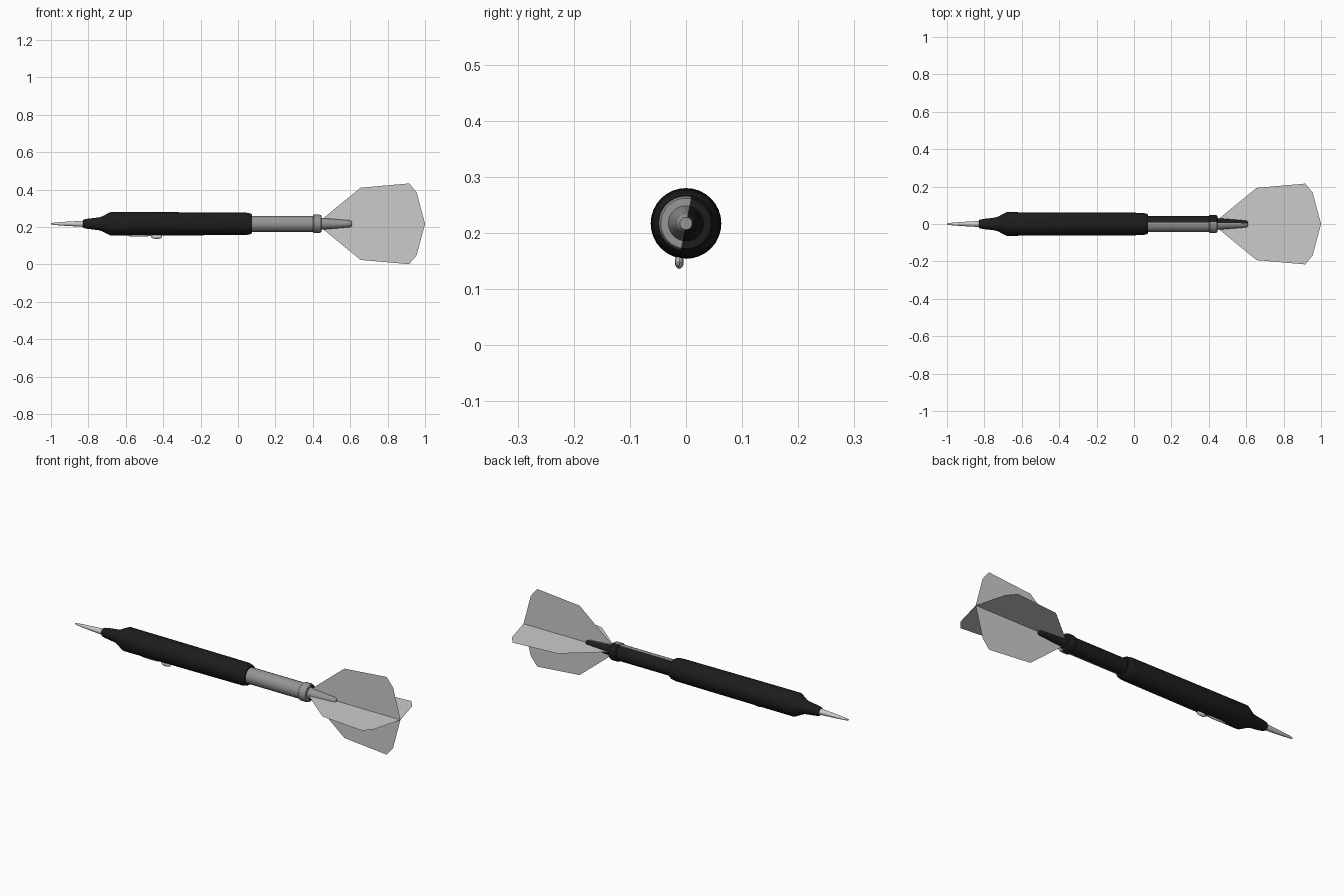
import bpy, bmesh, math

if "Cube" in bpy.data.objects:
    bpy.data.objects.remove(bpy.data.objects["Cube"])

CZ = 0.217   # height of the dart's axis
SEG = 32

dark = bpy.data.materials.new("black_coating")
dark.diffuse_color = (0.012, 0.012, 0.013, 1)
dark.use_nodes = True
dark.node_tree.nodes["Principled BSDF"].inputs["Base Color"].default_value = dark.diffuse_color
metal = bpy.data.materials.new("grey_metal")
metal.diffuse_color = (0.3, 0.3, 0.3, 1)
metal.use_nodes = True
metal.node_tree.nodes["Principled BSDF"].inputs["Base Color"].default_value = metal.diffuse_color


def finish(name, bm, mats=(), smooth=True):
    me = bpy.data.meshes.new(name)
    bm.to_mesh(me)
    bm.free()
    for m in mats:
        me.materials.append(m)
    ob = bpy.data.objects.new(name, me)
    bpy.context.collection.objects.link(ob)
    if smooth:
        bpy.ops.object.select_all(action='DESELECT')
        ob.select_set(True)
        bpy.context.view_layer.objects.active = ob
        bpy.ops.object.shade_smooth_by_angle(angle=math.radians(30))
    return ob


def turned(name, profile, mats=(), split=False):
    """Revolve (x, radius) points about the dart axis, capped at both ends."""
    bm = bmesh.new()
    rings = []
    for x, r in profile:
        rings.append([bm.verts.new((x, r * math.cos(a), CZ + r * math.sin(a)))
                      for a in (2 * math.pi * i / SEG for i in range(SEG))])
    for a, b in zip(rings, rings[1:]):
        for i in range(SEG):
            j = (i + 1) % SEG
            bm.faces.new((a[i], a[j], b[j], b[i]))
    bm.faces.new(rings[0])
    bm.faces.new(rings[-1])
    bmesh.ops.recalc_face_normals(bm, faces=bm.faces)
    if split:  # rear half takes the second material
        for f in bm.faces:
            c = f.calc_center_median()
            f.material_index = int(c.y > 0.25 * (c.z - CZ))
    return finish(name, bm, mats, True)


# Steel point
turned("point", [(-1, 0.003), (-0.985, 0.006), (-0.92, 0.011), (-0.81, 0.017)])

# Grip barrel with stepped nose
turned("barrel", [(-0.83, 0.018), (-0.825, 0.023), (-0.805, 0.027), (-0.745, 0.034),
                  (-0.725, 0.040), (-0.69, 0.059), (-0.68, 0.063), (-0.35, 0.062),
                  (0.04, 0.060), (0.065, 0.056), (0.075, 0.050), (0.076, 0.03)], [dark])

# Shaft and collar, two-tone
turned("shaft", [(0.07, 0.043), (0.40, 0.043), (0.405, 0.049), (0.435, 0.049),
                 (0.445, 0.045), (0.446, 0.028)], [metal, dark], True)

# Tapered flight holder
turned("flight_holder", [(0.44, 0.032), (0.47, 0.029), (0.58, 0.020),
                         (0.60, 0.018), (0.61, 0.011)], [metal, dark], True)

# Four thin flights around the axis
outline = [(0.42, 0), (0.455, 0.029), (0.655, 0.193), (0.915, 0.216), (0.955, 0.168), (1.0, 0)]
for k in range(4):
    a = k * math.pi / 2
    bm = bmesh.new()
    bm.faces.new([bm.verts.new((x, r * math.cos(a), CZ + r * math.sin(a))) for x, r in outline])
    finish(f"flight_{k + 1}", bm, smooth=False)

# Small raised studs under the barrel
for name, x, z, size in (("front_stud", -0.53, 0.155, (0.065, 0.007, 0.007)),
                         ("rear_stud", -0.435, 0.148, (0.03, 0.008, 0.012))):
    bm = bmesh.new()
    bmesh.ops.create_uvsphere(bm, u_segments=12, v_segments=8, radius=1)
    bmesh.ops.scale(bm, vec=size, verts=bm.verts)
    bmesh.ops.translate(bm, vec=(x, -0.012, z), verts=bm.verts)
    finish(name, bm)
